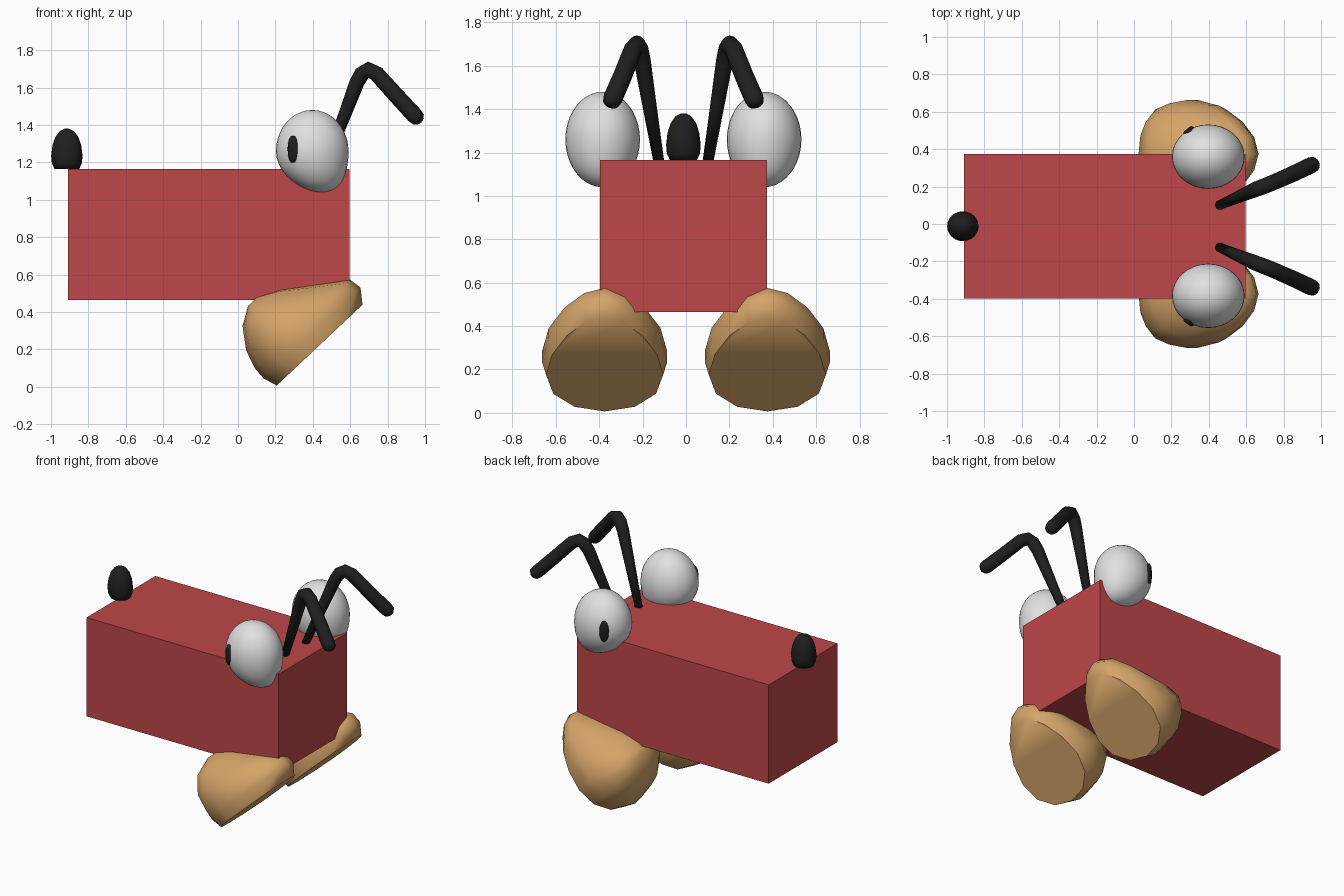
import bpy, bmesh, math
from mathutils import Matrix, Vector

if "Cube" in bpy.data.objects:
    bpy.data.objects.remove(bpy.data.objects["Cube"])

YC = -0.012  # body parts sit slightly off centre in y


def mat(name, rgb):
    m = bpy.data.materials.new(name)
    m.diffuse_color = (*rgb, 1)
    m.use_nodes = True
    m.node_tree.nodes["Principled BSDF"].inputs["Base Color"].default_value = m.diffuse_color
    return m


RED = mat("red", (0.52, 0.063, 0.067))
BLACK = mat("black", (0.014, 0.014, 0.014))
WHITE = mat("white", (0.75, 0.75, 0.75))
TAN = mat("tan", (0.66, 0.37, 0.14))


def make(name, bm, material, smooth=True):
    bmesh.ops.recalc_face_normals(bm, faces=bm.faces)
    me = bpy.data.meshes.new(name)
    bm.to_mesh(me)
    bm.free()
    me.materials.append(material)
    for p in me.polygons:
        p.use_smooth = smooth
    ob = bpy.data.objects.new(name, me)
    bpy.context.collection.objects.link(ob)
    return ob


def loft(rings):
    """Skin a list of equal-length point rings and cap both ends."""
    bm = bmesh.new()
    vs = [[bm.verts.new(p) for p in r] for r in rings]
    n = len(vs[0])
    for a, b in zip(vs, vs[1:]):
        for i in range(n):
            j = (i + 1) % n
            bm.faces.new((a[i], a[j], b[j], b[i]))
    bm.faces.new(vs[0])
    bm.faces.new(vs[-1])
    return bm


# Box body
bm = bmesh.new()
bmesh.ops.create_cube(bm, size=1, matrix=Matrix.Translation((-0.157, YC, 0.815))
                      @ Matrix.Diagonal((1.505, 0.77, 0.70, 1)))
make("body", bm, RED, False)

# Nose: lathed egg with a flat bottom
profile = [(0.066, 1.165), (0.08, 1.195), (0.084, 1.235), (0.077, 1.29),
           (0.062, 1.335), (0.038, 1.367), (0.012, 1.38)]
ang = [2 * math.pi * i / 24 for i in range(24)]
make("nose", loft([[(-0.915 + r * math.cos(t), YC + 0.95 * r * math.sin(t), z)
                    for t in ang] for r, z in profile]), BLACK)

for side, label in ((-1, "front"), (1, "back")):
    # Eye: ellipsoid whose lower half leans forward
    c = Vector((0.397, YC + side * 0.372, 1.26))
    bm = bmesh.new()
    bmesh.ops.create_uvsphere(bm, u_segments=32, v_segments=20, radius=1)
    for v in bm.verts:
        lean = 0.05 * min(v.co.z, 0) ** 2
        v.co = c + Vector((v.co.x * 0.194 + lean, v.co.y * 0.172, v.co.z * 0.22))
    make(label + "_eye", bm, WHITE)

    # Pupil: upright oval peg on the outer, rearward side of the eye
    out = Vector((-0.6, side * 0.8, 0))
    across = Vector((0.8 * side, 0.6, 0))
    rings = []
    for d, s in ((0.13, 1), (0.178, 1), (0.187, 0.75)):
        rings.append([c + out * d + across * (0.031 * s * math.cos(t))
                      + Vector((0, 0, 0.01 + 0.072 * s * math.sin(t))) for t in ang])
    make(label + "_pupil", loft(rings), BLACK)

    # Antenna: bent tapering tube
    path = [(0.455, 0.112, 1.15, 0.025), (0.565, 0.16, 1.44, 0.034),
            (0.635, 0.19, 1.625, 0.040), (0.663, 0.202, 1.675, 0.042),
            (0.695, 0.214, 1.696, 0.043), (0.74, 0.232, 1.675, 0.043),
            (0.85, 0.28, 1.553, 0.044), (0.945, 0.325, 1.45, 0.045),
            (0.964, 0.333, 1.43, 0.039), (0.975, 0.338, 1.418, 0.020)]
    pts = [Vector((x, YC + side * y, z)) for x, y, z, r in path]
    flat = Vector((0.40 * -side, 0.92, 0)).normalized()  # normal to the bend plane
    rings = []
    for i, p in enumerate(pts):
        tangent = (pts[min(i + 1, len(pts) - 1)] - pts[max(i - 1, 0)]).normalized()
        a = tangent.cross(flat).normalized()
        b = tangent.cross(a)
        r = path[i][3]
        rings.append([p + a * (r * math.cos(2 * math.pi * k / 14))
                      + b * (r * math.sin(2 * math.pi * k / 14)) for k in range(14)])
    make(label + "_antenna", loft(rings), BLACK)

    # Foot: egg-outlined dome on a tilted flat sole (height, start, end, half width)
    levels = [(0.0, 0.01, 0.64, 0.262), (0.075, -0.015, 0.695, 0.28),
              (0.148, -0.012, 0.682, 0.28), (0.25, 0.02, 0.534, 0.262),
              (0.357, 0.095, 0.38, 0.19), (0.415, 0.19, 0.26, 0.06)]
    rings = []
    for n, u0, u1, w in levels:
        ring = []
        for k in range(14):
            t = 2 * math.pi * k / 14
            u = (u0 + u1) / 2 + (u1 - u0) / 2 * math.cos(t)
            y = w * math.sin(t) * (1 - 0.25 * math.cos(t))
            ring.append((0.2 + 0.728 * u - 0.686 * n, side * 0.375 + y,
                         max(0, 0.686 * u + 0.728 * n)))
        rings.append(ring)
    make(label + "_foot", loft(rings), TAN)
    bpy.context.view_layer.objects.active = bpy.data.objects[label + "_foot"]
    bpy.data.objects[label + "_foot"].select_set(True)
    bpy.ops.object.shade_smooth_by_angle(angle=math.radians(60))
    bpy.data.objects[label + "_foot"].select_set(False)
